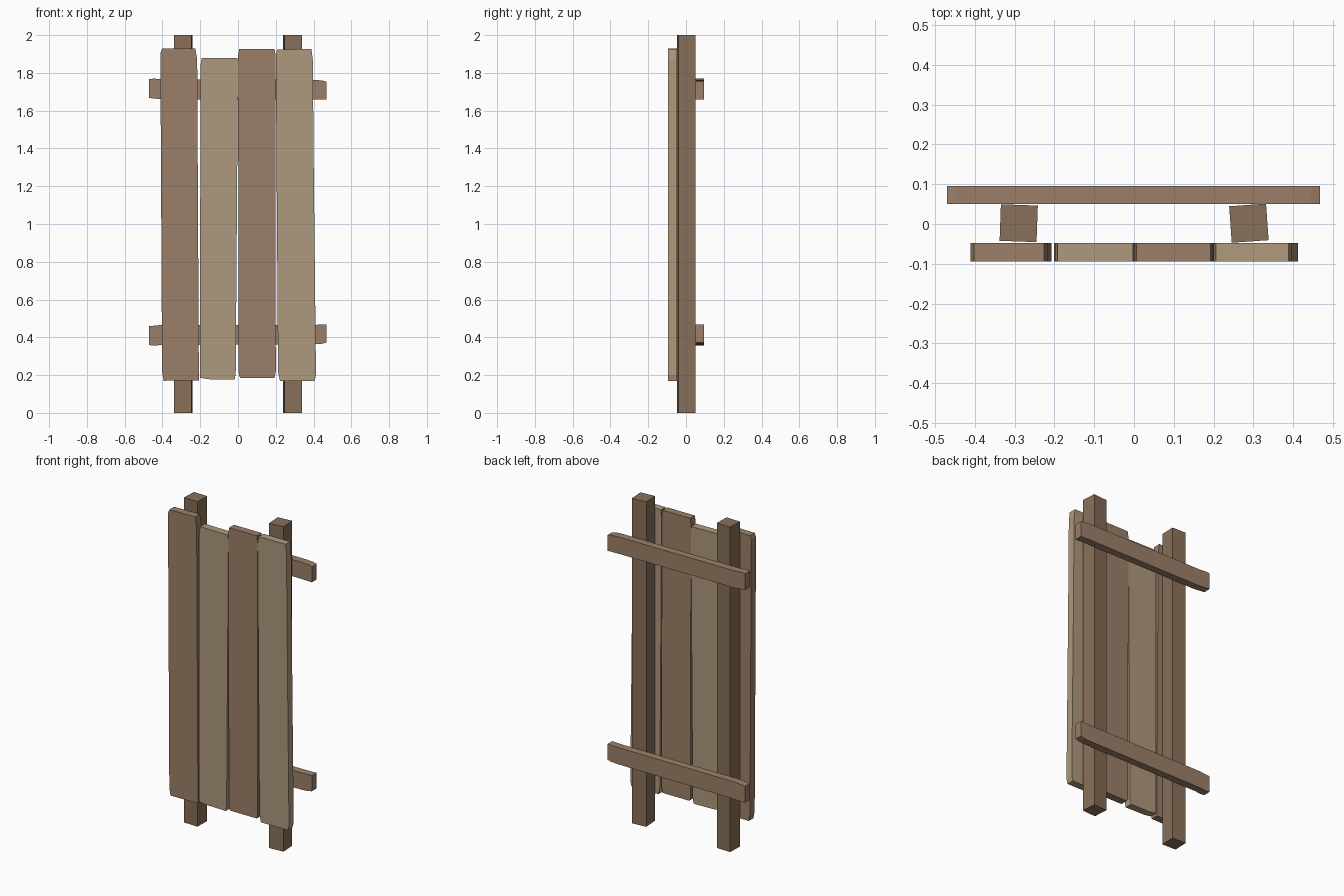
import bpy, bmesh
from math import radians
from mathutils import Matrix

if "Cube" in bpy.data.objects:
    bpy.data.objects.remove(bpy.data.objects["Cube"])


def material(name, rgb):
    m = bpy.data.materials.new(name)
    m.diffuse_color = (*rgb, 1)
    m.use_nodes = True
    m.node_tree.nodes["Principled BSDF"].inputs["Base Color"].default_value = m.diffuse_color
    return m


DARK = material("dark_wood", (0.33, 0.215, 0.14))
LIGHT = material("light_wood", (0.43, 0.32, 0.205))
POST = material("post_wood", (0.25, 0.16, 0.10))


def finish(bm, name, mat):
    bmesh.ops.recalc_face_normals(bm, faces=bm.faces)
    me = bpy.data.meshes.new(name)
    bm.to_mesh(me)
    bm.free()
    me.materials.append(mat)
    ob = bpy.data.objects.new(name, me)
    bpy.context.collection.objects.link(ob)


def slab(name, outline, y0, y1, mat):
    """Extrude an x-z outline between two depths."""
    bm = bmesh.new()
    face = bm.faces.new([bm.verts.new((x, y0, z)) for x, z in outline])
    ext = bmesh.ops.extrude_face_region(bm, geom=[face])
    verts = [v for v in ext["geom"] if isinstance(v, bmesh.types.BMVert)]
    bmesh.ops.translate(bm, verts=verts, vec=(0, y1 - y0, 0))
    finish(bm, name, mat)


def post(name, x, turn):
    bm = bmesh.new()
    bmesh.ops.create_cube(bm, size=1, matrix=Matrix.Translation((x, 0.002, 1))
                          @ Matrix.Rotation(radians(turn), 4, 'Z')
                          @ Matrix.Diagonal((0.093, 0.092, 2, 1)))
    finish(bm, name, POST)


# Two upright posts, each slightly twisted
post("left_post", -0.29, -2)
post("right_post", 0.289, 4)

# Front planks with worn corners
slab("plank_1", [(-0.394, 0.17), (-0.207, 0.172), (-0.216, 1.87), (-0.226, 1.93),
                 (-0.402, 1.928), (-0.411, 1.905), (-0.402, 0.22)], -0.094, -0.048, DARK)
slab("plank_2", [(-0.201, 0.185), (-0.15, 0.178), (-0.018, 0.176), (-0.012, 0.21),
                 (0.0, 1.85), (-0.003, 1.878), (-0.192, 1.88), (-0.199, 1.84)],
     -0.094, -0.048, LIGHT)
slab("plank_3", [(0.004, 0.20), (0.012, 0.186), (0.194, 0.186), (0.2, 0.22),
                 (0.198, 1.9), (0.193, 1.926), (0.006, 1.926), (0.0, 1.89)],
     -0.094, -0.048, DARK)
slab("plank_4", [(0.222, 0.17), (0.405, 0.17), (0.413, 0.2), (0.401, 1.3),
                 (0.396, 1.87), (0.389, 1.926), (0.206, 1.924), (0.2, 1.88),
                 (0.212, 0.22)], -0.094, -0.048, LIGHT)

# Back rails with slightly tapered ends
for name, z, s in (("upper_rail", 1.714, 1), ("lower_rail", 0.412, -1)):
    pts = [(-0.47, -0.047), (-0.40, -0.054), (0.40, -0.054), (0.468, -0.056),
           (0.468, 0.040), (0.445, 0.046), (0.40, 0.049), (-0.40, 0.052),
           (-0.445, 0.056), (-0.47, 0.053)]
    slab(name, [(x, z + s * h) for x, h in pts], 0.05, 0.096, DARK)
